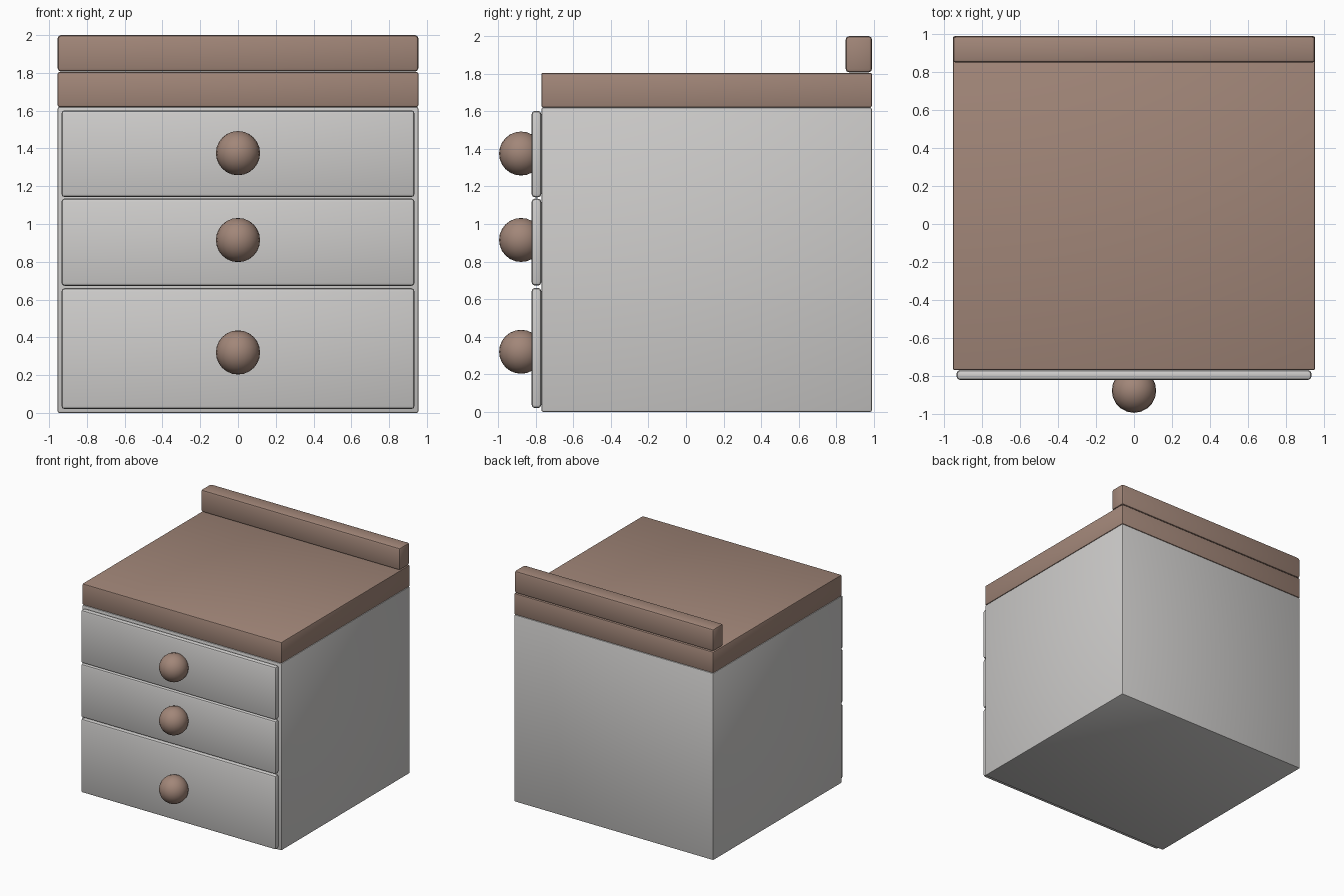
import bpy

if "Cube" in bpy.data.objects:
    bpy.data.objects.remove(bpy.data.objects["Cube"])

def material(name, rgb):
    m = bpy.data.materials.new(name)
    m.diffuse_color = (*rgb, 1)
    m.use_nodes = True
    m.node_tree.nodes["Principled BSDF"].inputs["Base Color"].default_value = m.diffuse_color
    return m

white = material("warm white paint", (0.62, 0.61, 0.60))
brown = material("brown wood", (0.36, 0.24, 0.19))

def smooth(ob):
    bpy.ops.object.select_all(action='DESELECT')
    ob.select_set(True)
    bpy.context.view_layer.objects.active = ob
    bpy.ops.object.shade_smooth_by_angle(angle=0.6)

def box(name, lo, hi, mat, bevel):
    bpy.ops.mesh.primitive_cube_add(size=1, location=[(a + b) / 2 for a, b in zip(lo, hi)])
    ob = bpy.context.object
    ob.name = name
    ob.scale = [b - a for a, b in zip(lo, hi)]
    bpy.ops.object.transform_apply(location=False, rotation=False, scale=True)
    ob.data.materials.append(mat)
    mod = ob.modifiers.new("rounded edges", 'BEVEL')
    mod.width = bevel
    mod.segments = 2
    bpy.ops.object.modifier_apply(modifier=mod.name)
    smooth(ob)

W, FRONT, BACK = 0.955, -0.77, 0.99

# Cabinet body, worktop and raised back rail
box("cabinet_body", (-W, FRONT, 0), (W, BACK, 1.62), white, 0.01)
box("worktop", (-W, FRONT, 1.62), (W, BACK, 1.805), brown, 0.01)
box("back_rail", (-W, 0.85, 1.807), (W, BACK, 2.0), brown, 0.018)

# Drawer fronts with round knobs: bottom, top, knob height
drawers = [(0.02, 0.66, 0.32), (0.672, 1.135, 0.915), (1.142, 1.602, 1.375)]
for i, (z0, z1, zk) in enumerate(drawers, 1):
    box(f"drawer_front_{i}", (-0.935, -0.822, z0), (0.935, FRONT, z1), white, 0.018)
    bpy.ops.mesh.primitive_uv_sphere_add(segments=20, ring_count=12, radius=0.117,
                                         location=(0, -0.878, zk))
    knob = bpy.context.object
    knob.name = f"drawer_knob_{i}"
    knob.data.materials.append(brown)
    smooth(knob)
